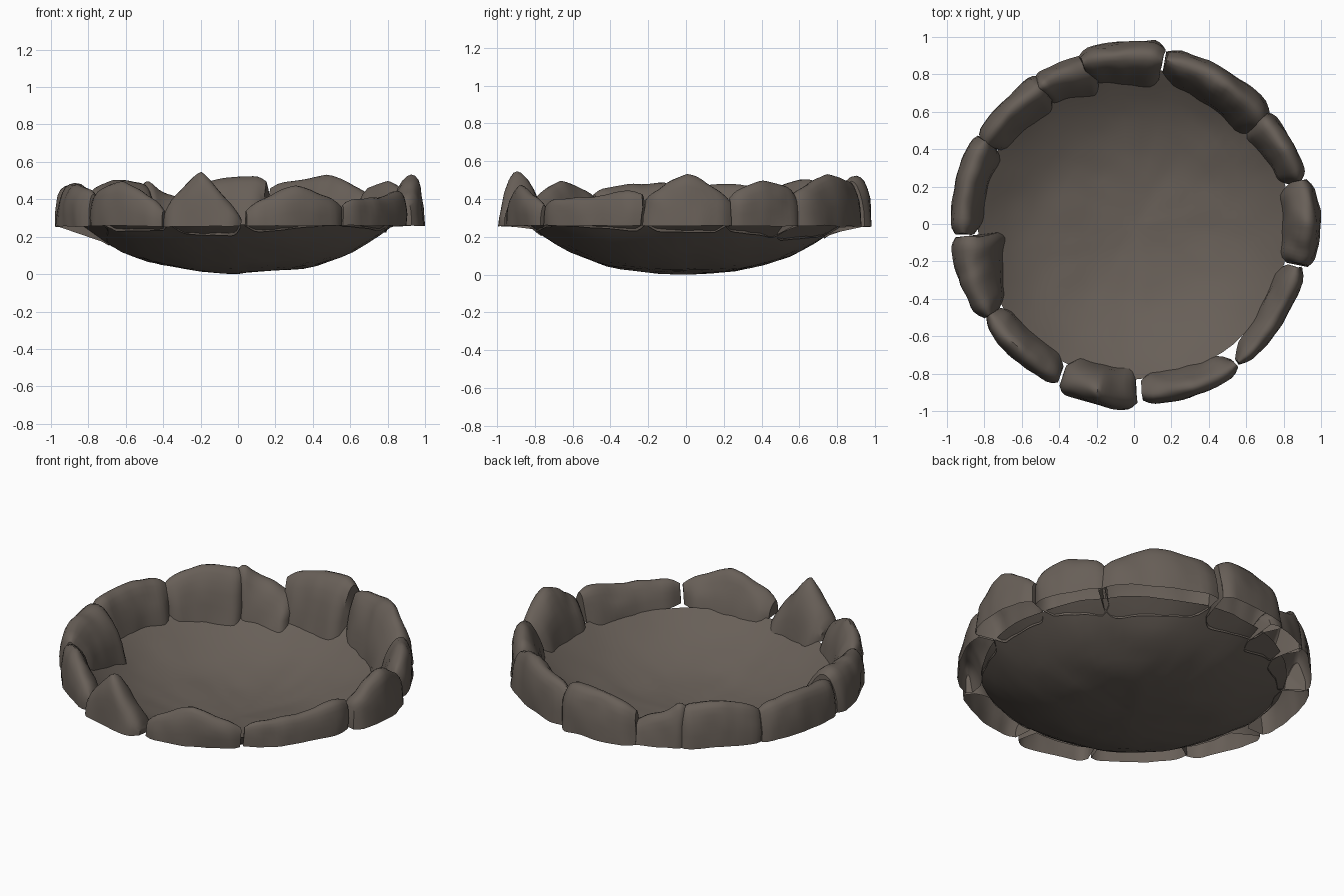
import bpy, bmesh, math
from mathutils import Vector, noise

if "Cube" in bpy.data.objects:
    bpy.data.objects.remove(bpy.data.objects["Cube"])

stone_mat = bpy.data.materials.new("grey_brown_stone")
stone_mat.use_nodes = True
COLOR = (0.138, 0.115, 0.097, 1)
stone_mat.diffuse_color = COLOR
bsdf = stone_mat.node_tree.nodes["Principled BSDF"]
bsdf.inputs["Base Color"].default_value = COLOR
bsdf.inputs["Roughness"].default_value = 0.9

RIM_RADIUS, RIM_HEIGHT = 0.83, 0.257


def mix(a, b, t):
    return a + (b - a) * t


def polar(r, a, z):
    return Vector((r * math.cos(a), r * math.sin(a), z))


def bowl_height(r):
    return RIM_HEIGHT * min(r / RIM_RADIUS, 1) ** 2.8


def lumps(p, coarse, fine):
    """Uneven offset made of a broad and a small ripple."""
    return noise.noise_vector(p * 4) * coarse + noise.noise_vector(p * 10) * fine


def skin(bm, rows):
    """Join neighbouring rows of vertices with quads."""
    for a, b in zip(rows, rows[1:]):
        for k in range(len(a) - 1):
            bm.faces.new((a[k], a[k + 1], b[k + 1], b[k]))


def finish(bm, name, angle):
    bmesh.ops.recalc_face_normals(bm, faces=bm.faces)
    mesh = bpy.data.meshes.new(name)
    bm.to_mesh(mesh)
    bm.free()
    mesh.materials.append(stone_mat)
    ob = bpy.data.objects.new(name, mesh)
    bpy.context.scene.collection.objects.link(ob)
    bpy.ops.object.select_all(action='DESELECT')
    ob.select_set(True)
    bpy.context.view_layer.objects.active = ob
    bpy.ops.object.shade_smooth_by_angle(angle=math.radians(angle))


def build_bowl(segments=72, rings=12):
    """Shallow thin bowl with a lumpy surface."""
    bm = bmesh.new()
    rows = []
    for i in range(segments):
        a = math.tau * i / segments
        row = []
        for k in range(1, rings + 1):
            r = RIM_RADIUS * k / rings
            z = mix(0.01, 1, bowl_height(r))
            p = polar(r, a, z)
            lump = lumps(p, 0.012, 0.006)
            lump.z = max(lump.z, -0.8 * z)
            row.append(bm.verts.new(p + lump))
        rows.append(row)
    skin(bm, rows + rows[:1])
    centre = bm.verts.new((0, 0, 0))
    for a, b in zip(rows, rows[1:] + rows[:1]):
        bm.faces.new((centre, a[0], b[0]))
    finish(bm, "bowl", 40)


def build_stone(name, start, end, inner, outer, crest, steps=18, points=12):
    """Rim stone: a shell leaning over the bowl edge, open underneath."""
    bm = bmesh.new()
    rows = []
    for i in range(steps + 1):
        t = i / steps
        a = math.radians(mix(start, end, t))
        # Crest eases from one end to the middle, then to the other end
        half = int(t >= 0.5)
        f = 2 * t - half
        f = mix(f, f * f * (3 - 2 * f), 0.5)
        top = mix(crest[half], crest[half + 1], f)
        # Rounded shoulders at both ends
        edge = max(0, 1 - min(t, 1 - t) / 0.15) ** 2
        r_in = mix(*inner, t) + 0.05 * edge
        r_out = outer - 0.03 * edge
        top -= 0.03 * edge
        row = []
        for k in range(points + 1):
            phi = math.pi * k / points
            across = ((1 - math.cos(phi)) / 2) ** 0.6
            rise = max(math.sin(phi), 0) ** 0.8
            foot = mix(bowl_height(r_in), RIM_HEIGHT, across)
            p = polar(mix(r_in, r_out, across), a, mix(foot, top, rise))
            lump = lumps(p, 0.016, 0.009)
            if k in (0, points):
                lump.z *= 0.4
            row.append(bm.verts.new(p + lump))
        rows.append(row)
    skin(bm, rows)
    bm.faces.new(rows[0])
    bm.faces.new(rows[-1])
    finish(bm, name + "_stone", 45)


build_bowl()

# Start and end angle, inner radius at each end, outer radius, crest heights
build_stone("right_end", -14, 14, (.79, .79), .99, (.42, .54, .42))
build_stone("front_low", -53, -15, (.84, .79), .96, (.39, .41, .45))
build_stone("front_long", -87, -54, (.79, .83), .97, (.37, .47, .39))
build_stone("front_peak", -115, -89, (.78, .76), .98, (.38, .54, .33))
build_stone("front_corner", -148, -116, (.79, .8), .97, (.43, .5, .38))
build_stone("left_block", -176, -148, (.67, .8), .98, (.49, .48, .45))
build_stone("left_long", 151, 183, (.79, .8), .98, (.46, .48, .47))
build_stone("back_corner", 123, 152, (.74, .8), .96, (.49, .5, .45))
build_stone("back_wedge", 104, 125, (.71, .78), .95, (.36, .43, .51))
build_stone("back_block", 80, 108, (.73, .78), .98, (.52, .51, .47))
build_stone("back_wide", 38, 79, (.73, .77), .96, (.43, .53, .49))
build_stone("right_corner", 14, 40, (.8, .75), .96, (.44, .49, .46))
